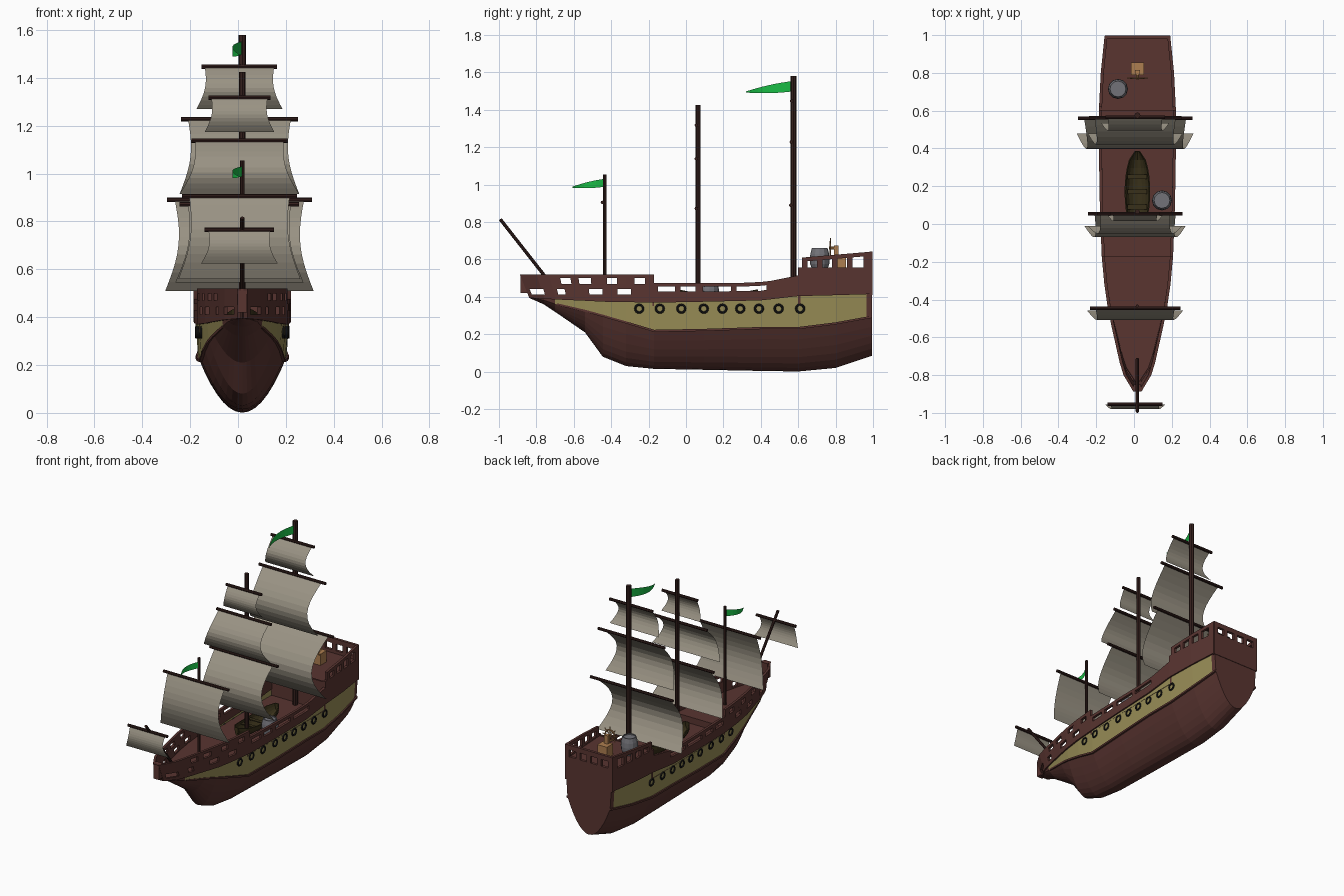
import bpy, math
from mathutils import Vector

if "Cube" in bpy.data.objects:
    bpy.data.objects.remove(bpy.data.objects["Cube"])

CX = 0.018  # hull centreline

def mat(name, *c):
    m = bpy.data.materials.new(name)
    m.diffuse_color = (*c, 1)
    m.use_nodes = True
    m.node_tree.nodes["Principled BSDF"].inputs["Base Color"].default_value = m.diffuse_color
    return m

WOOD = mat("hull_wood", .10, .035, .030)
BAND = mat("band_yellow", .32, .27, .095)
DARK = mat("spar_wood", .035, .014, .012)
SAIL = mat("canvas", .32, .29, .23)
FLAG = mat("flag_green", .01, .50, .06)
BOAT = mat("boat_wood", .04, .03, .01)
GREY = mat("barrel_grey", .17, .17, .19)
TAN = mat("helm_wood", .42, .21, .08)
BLACK = mat("porthole_black", .01, .01, .01)

def mesh(name, v, f, *mats):
    me = bpy.data.meshes.new(name)
    me.from_pydata(v, [], f)
    for m in mats:
        me.materials.append(m)
    ob = bpy.data.objects.new(name, me)
    bpy.context.collection.objects.link(ob)
    return ob

def box(name, x0, x1, y0, y1, z0, z1, m):
    v = [(x, y, z) for x in (x0, x1) for y in (y0, y1) for z in (z0, z1)]
    return mesh(name, v, [(0, 1, 3, 2), (4, 6, 7, 5), (0, 4, 5, 1),
                          (2, 3, 7, 6), (0, 2, 6, 4), (1, 5, 7, 3)], m)

def rod(name, p, q, r, m, n=8):
    p, q = Vector(p), Vector(q)
    bpy.ops.mesh.primitive_cylinder_add(vertices=n, radius=r, depth=(q - p).length, location=(p + q) / 2)
    ob = bpy.context.object
    ob.rotation_euler = (q - p).to_track_quat('Z', 'Y').to_euler()
    ob.name = name
    ob.data.materials.append(m)

def ring(name, loc, R, r, rot, m):
    bpy.ops.mesh.primitive_torus_add(major_radius=R, minor_radius=r, major_segments=16,
                                     minor_segments=6, location=loc, rotation=rot)
    bpy.context.object.name = name
    bpy.context.object.data.materials.append(m)

# Hull stations: y, keel z, band bottom, band top, half width
ST = [(-.84, .395, .398, .40, .012), (-.76, .36, .382, .395, .065), (-.70, .32, .362, .392, .085),
      (-.54, .21, .325, .385, .125), (-.445, .08, .30, .38, .147), (-.32, .03, .265, .378, .166),
      (-.17, .015, .22, .375, .18), (.1, .01, .225, .38, .19), (.4, .004, .235, .387, .195),
      (.6, .001, .235, .41, .195), (.8, .02, .26, .415, .185), (.965, .075, .29, .42, .168),
      (.995, .085, .295, .42, .165)]

def at(y, i):
    y = min(max(y, ST[0][0]), ST[-1][0])
    for a, b in zip(ST, ST[1:]):
        if y <= b[0]:
            return a[i] + (b[i] - a[i]) * (y - a[0]) / (b[0] - a[0])

def samples(a, b):
    return [a] + [s[0] for s in ST if a + .01 < s[0] < b - .01] + [b]

# Hull: parabolic sections below a coloured band
half, N = 7, 17
V, F, bandf = [], [], []
for y, k, b, t, w in ST:
    side = [(w * .95 * i / half, k + (b - k) * (i / half) ** 2) for i in range(half + 1)] + [(w, t)]
    V += [(CX + s * x, y, z) for s, x, z in
          [(-1, *p) for p in side[::-1]] + [(1, *p) for p in side[1:]]]
for j in range(len(ST) - 1):
    for i in range(N - 1):
        a = j * N + i
        F.append((a, a + 1, a + N + 1, a + N))
        bandf.append(i in (0, N - 2) and 2 <= j < len(ST) - 2)
F.append(tuple(range((len(ST) - 1) * N, len(ST) * N)))
hull = mesh("hull", V, F, WOOD, BAND)
for i, isb in enumerate(bandf):
    hull.data.polygons[i].material_index = int(isb)

def strips(name, parts, out=.009, th=.016):
    """Mirrored planks following the hull side; each part is (y0, y1, z0, z1)."""
    v, f = [], []
    for y0, y1, z0, z1 in parts:
        ys = samples(y0, y1)
        for s in (-1, 1):
            st = len(v)
            for y in ys:
                w = at(y, 4) + out
                a, b = [z(y) if callable(z) else z for z in (z0, z1)]
                rake = .4 * min(1, max(0, (-.4 - y) / .44))
                for x, z in ((w, a), (w, b), (w - th, b), (w - th, a)):
                    v.append((CX + s * max(x, 0), y - rake * (z - .4), z))
            for j in range(len(ys) - 1):
                for i in range(4):
                    a, b = st + j * 4 + i, st + j * 4 + (i + 1) % 4
                    f.append((a, b, b + 4, a + 4))
            e = len(v) - 4
            f += [(st, st + 3, st + 2, st + 1), (e, e + 1, e + 2, e + 3)]
    return mesh(name, v, f, WOOD)

def solids(y0, y1, z0, z1, holes):
    e = [y0] + [h for p in holes for h in p] + [y1]
    return [(a, b, z0, z1) for a, b in zip(e[::2], e[1::2]) if b > a]

band_top = lambda y: at(y, 3) - .006
band_low = lambda y: at(y, 2)

# Bulwarks with openings
strips("band_lower_trim", [(-.70, .995, lambda y: band_low(y) - .008, lambda y: band_low(y) + .004)], .0, .012)
strips("forecastle_bulwark",
       [(-.84, -.17, band_top, .412), (-.84, -.17, .443, .47), (-.84, -.17, .50, .52)]
       + solids(-.84, -.17, .412, .443, [(-.82, -.75), (-.68, -.64), (-.515, -.445), (-.365, -.295)])
       + solids(-.84, -.17, .47, .50, [(-.65, -.60), (-.56, -.50), (-.42, -.37), (-.275, -.22)]))
rise = lambda y: .475 + .045 * max(0, (y - .3) / .32) ** 2
strips("waist_bulwark",
       [(-.17, .6, band_top, lambda y: rise(y) - .047), (-.17, .3, lambda y: rise(y) - .02, rise),
        (.3, .45, lambda y: rise(y) - .02, rise), (.45, .6, lambda y: rise(y) - .02, rise)]
       + solids(-.17, .6, lambda y: rise(y) - .047, lambda y: rise(y) - .02,
                [(-.15, -.06), (-.03, .05), (.09, .24), (.27, .43)]))
cap = lambda y: .61 + (y - .62) * .085
strips("poop_bulwark",
       [(.6, .995, band_top, .556), (.62, .995, lambda y: cap(y) - .022, cap)]
       + solids(.62, .995, .556, lambda y: cap(y) - .022,
                [(.65, .70), (.73, .78), (.81, .86), (.89, .95)]))
box("stem_post", CX - .02, CX + .02, -.885, -.85, .42, .52, WOOD)

# Stern wall
sw = .172
box("stern_wall", CX - sw, CX + sw, .98, .998, .41, .565, WOOD)
box("stern_rail", CX - sw, CX + sw, .98, .998, .61, .642, WOOD)
for i in range(5):
    x = CX - sw + .015 + i * (sw * 2 - .03) / 4
    box("stern_post", x - .015, x + .015, .98, .998, .56, .615, WOOD)

# Decks and bulkheads
def deck(name, y0, y1, z):
    ys = samples(y0, y1)
    v = [(CX + s * at(y, 4), y, z) for y in ys for s in (-1, 1)]
    mesh(name, v, [(2 * i, 2 * i + 1, 2 * i + 3, 2 * i + 2) for i in range(len(ys) - 1)], WOOD)

deck("forecastle_deck", -.84, -.17, .402)
deck("main_deck", -.17, .6, .36)
deck("poop_deck", .6, .99, .545)
box("forecastle_bulkhead", CX - .18, CX + .18, -.18, -.17, .35, .402, WOOD)
box("poop_bulkhead", CX - .195, CX + .195, .6, .612, .35, .55, WOOD)

# Portholes
for y in (-.25, -.14, -.025, .095, .195, .29, .39, .495, .61):
    for s in (-1, 1):
        ring("porthole", (CX + s * at(y, 4) * .99, y, .337), .021, .006, (0, math.pi / 2, 0), BLACK)

# Masts and bowsprit
for name, y, z0, z1, r in (("fore_mast", -.435, .39, 1.055, .009), ("main_mast", .065, .35, 1.425, .013),
                           ("mizzen_mast", .575, .35, 1.58, .016)):
    rod(name, (CX, y, z0), (CX, y, z1), r, DARK)
rod("bowsprit", (CX, -.715, .46), (CX, -.993, .815), .009, DARK)

# Yards and billowing sails: y, top z, bottom z, yard half, top half, bottom half, lean, depth
for name, y, zt, zb, yh, th, bh, e, d in (
        ("mizzen_course", .56, .89, .51, .303, .27, .31, .08, .12),
        ("mizzen_topsail", .563, 1.228, .915, .245, .215, .25, .085, .095),
        ("mizzen_topgallant", .565, 1.447, 1.27, .158, .145, .18, .03, .055),
        ("main_course", .055, .872, .545, .25, .215, .268, .065, .09),
        ("main_topsail", .055, 1.138, .915, .2, .185, .25, .065, .07),
        ("main_topgallant", .055, 1.318, 1.175, .13, .118, .145, .01, .035),
        ("fore_course", -.447, .905, .56, .24, .21, .255, .01, .055),
        ("bowsprit_sail", -.955, .765, .625, .145, .13, .16, .0, .025)):
    c, n = .006, 10
    rod(name + "_yard", (c - yh, y, zt), (c + yh, y, zt), .0095, DARK)
    v = []
    for i in range(n + 1):
        t = i / n
        b = math.sin(math.pi * t)
        w = th + (bh - th) * t - .13 * th * b
        v += [(c + s * w, y - e * t - d * b, zt + (zb - zt) * t) for s in (-1, 1)]
    mesh(name, v, [(2 * i, 2 * i + 1, 2 * i + 3, 2 * i + 2) for i in range(n)], SAIL)

# Pennants
for name, y, L, zt, h in (("mizzen_flag", .565, .245, 1.553, .055), ("fore_flag", -.44, .17, 1.03, .042)):
    n, v = 8, []
    for i in range(n + 1):
        t = i / n
        x = CX - .042 * math.sin(t * math.pi * .9)
        mid, hh = zt - h * (.5 + .55 * t), h / 2 * (1 - t ** 2 * .9)
        v += [(x, y - L * t, mid + hh), (x, y - L * t, mid - hh)]
    mesh(name, v, [(2 * i, 2 * i + 1, 2 * i + 3, 2 * i + 2) for i in range(n)], FLAG)

# Barrels
def barrel(x, y, z, n=12):
    v, prof = [], ((.040, 0), (.051, .03), (.053, .055), (.05, .085), (.042, .115), (.036, .115), (.036, .108))
    for r, h in prof:
        v += [(x + r * math.cos(a * math.tau / n), y + r * math.sin(a * math.tau / n), z + h) for a in range(n)]
    f = [(k * n + i, k * n + (i + 1) % n, (k + 1) * n + (i + 1) % n, (k + 1) * n + i)
         for k in range(len(prof) - 1) for i in range(n)]
    mesh("barrel", v, f + [tuple(range(n))[::-1], tuple(range(len(v) - n, len(v)))], GREY)

barrel(-.085, .715, .545)
barrel(.148, .125, .36)

# Rowing boat on the main deck
v, m, n = [], 10, 9
for j in range(m + 1):
    u = j / m * 2 - 1
    w, top = .012 + .05 * (1 - u * u) ** .6, .415 + .025 * u * u
    for i in range(n):
        a = math.pi * i / (n - 1)
        v.append((CX - w * math.cos(a), .17 + .21 * u, top - (top - .362 - .03 * u ** 4) * math.sin(a)))
f = [(j * n + i, j * n + i + 1, (j + 1) * n + i + 1, (j + 1) * n + i) for j in range(m) for i in range(n - 1)]
boat = mesh("rowing_boat", v, f + [tuple(range(n)), tuple(range(m * n, m * n + n))], BOAT)
boat.modifiers.new("thickness", 'SOLIDIFY').thickness = .006
for y in (.09, .17, .25):
    box("boat_seat", CX - .052, CX + .052, y - .012, y + .012, .403, .409, BOAT)

# Helm: stand, axle, spoked wheel
box("helm_base", CX - .035, CX + .035, .79, .855, .545, .62, TAN)
box("helm_column", CX - .014, CX + .014, .79, .815, .61, .675, TAN)
rod("helm_axle", (CX, .765, .66), (CX, .80, .66), .008, TAN)
ring("helm_wheel", (CX, .772, .66), .035, .005, (math.pi / 2, 0, 0), TAN)
for i in range(4):
    a = i * math.pi / 4
    dx, dz = .055 * math.cos(a), .055 * math.sin(a)
    rod("helm_spoke", (CX - dx, .772, .66 - dz), (CX + dx, .772, .66 + dz), .003, TAN, 6)
